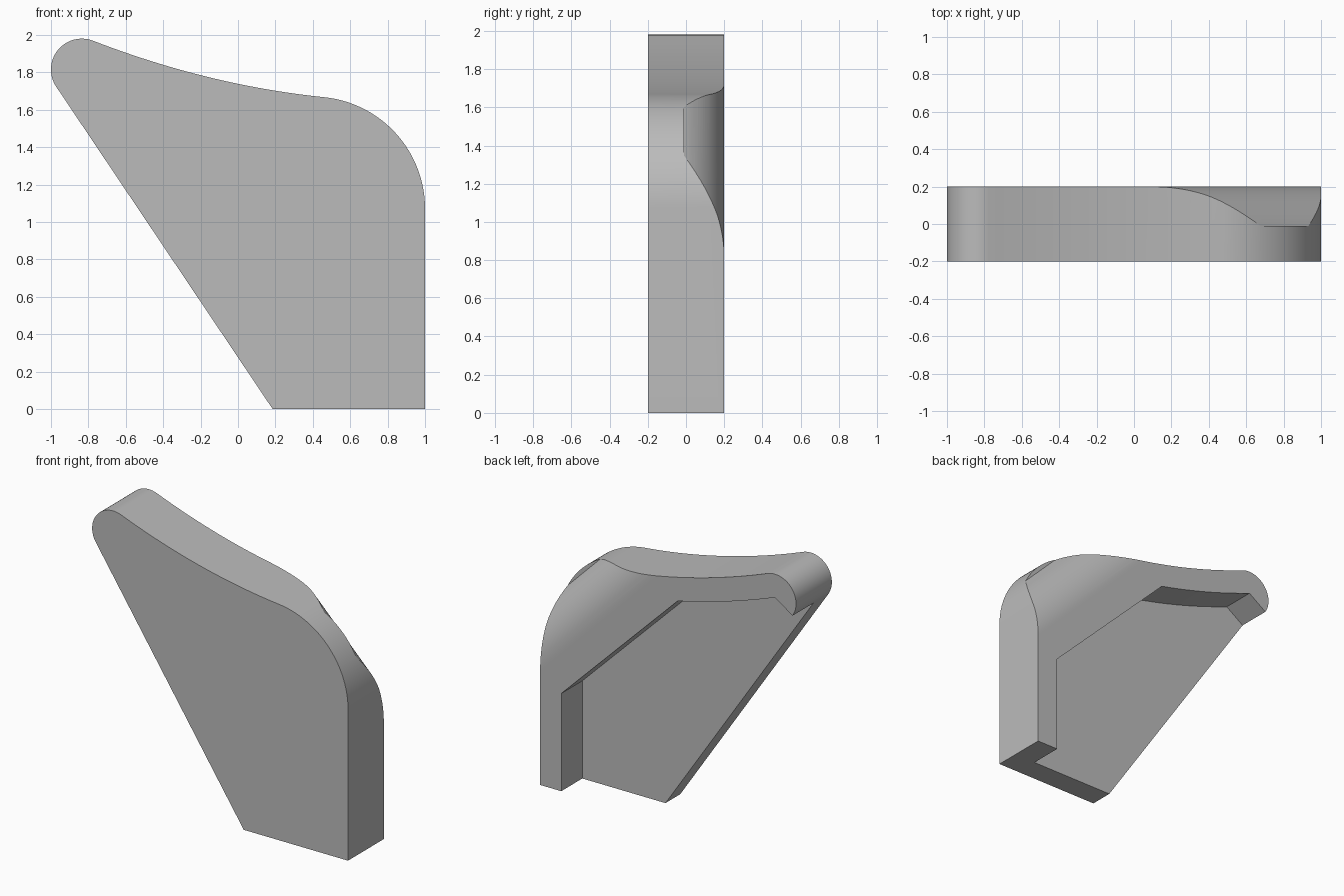
import bpy, bmesh
from math import sin, cos, radians, sqrt
from mathutils import Vector

cube = bpy.data.objects.get("Cube")
if cube:
    bpy.data.objects.remove(cube)

grey = bpy.data.materials.new("plain_grey")
grey.use_nodes = True
grey.diffuse_color = (0.5, 0.5, 0.5, 1)
grey.node_tree.nodes["Principled BSDF"].inputs["Base Color"].default_value = (0.5, 0.5, 0.5, 1)


def arc(cx, cz, r, start, end, n):
    angles = [radians(start + (end - start) * i / n) for i in range(n + 1)]
    return [(cx + r * cos(a), cz + r * sin(a)) for a in angles]


def sagging(p, q, sag, n):
    """Shallow hollow curve between two points, ends left out."""
    ts = [i / n for i in range(1, n)]
    return [(p[0] + (q[0] - p[0]) * t,
             p[1] + (q[1] - p[1]) * t - 4 * sag * t * (1 - t)) for t in ts]


def prism(name, outline, u, v, start, depth):
    """Extrude an outline drawn on axes u and v, from start through depth."""
    bm = bmesh.new()
    face = bm.faces.new([bm.verts.new(start + u * a + v * b) for a, b in outline])
    side = bmesh.ops.extrude_face_region(bm, geom=[face])
    moved = [g for g in side["geom"] if isinstance(g, bmesh.types.BMVert)]
    bmesh.ops.translate(bm, verts=moved, vec=depth)
    bmesh.ops.recalc_face_normals(bm, faces=bm.faces)
    mesh = bpy.data.meshes.new(name)
    bm.to_mesh(mesh)
    bm.free()
    mesh.materials.append(grey)
    obj = bpy.data.objects.new(name, mesh)
    bpy.context.collection.objects.link(obj)
    return obj


X, Y, Z = Vector((1, 0, 0)), Vector((0, 1, 0)), Vector((0, 0, 1))
tip, wall = (-0.835, 1.815), 0.165

# Body: rounded tip, hollow top edge, round shoulder, straight side
nose = arc(*tip, wall, 213.8, 69, 32)
shoulder = arc(0.4, 1.07, 0.6, 84, 0, 40)
outline = [(0.185, 0)] + nose + sagging(nose[-1], shoulder[0], 0.044, 24) + shoulder + [(1, 0)]
body = prism("bracket_body", outline, X, Z, Y * -0.2, Y * 0.4)

# Pocket in the back, open along the slanted edge and the bottom
inner = (-0.075, 1.587)
beyond = (tip[0] + 0.5 * cos(radians(213.8)), tip[1] + 0.5 * sin(radians(213.8)))
pocket = [(0.835, -0.5), (0.835, 0.69), inner] + sagging(inner, tip, 0.016, 10)
pocket += [tip, beyond, (-1.3, -0.5)]
pocket_cutter = prism("pocket_cutter", pocket, X, Z, Y * -0.035, Y)

# Rounded relief across the back of the shoulder, ending in a thin ledge
slant, along = (X + Z) / sqrt(2), (X - Z) / sqrt(2)
radius = 0.367
relief = arc(1.28, 0.2 - radius, radius, 90, 25.3, 24)
relief += [(2.2, relief[-1][1]), (2.2, 0.6), (1.28, 0.6)]
relief_cutter = prism("relief_cutter", relief, slant, Y, along * -2.5, along * 5)

bpy.ops.object.select_all(action="DESELECT")
bpy.context.view_layer.objects.active = body
body.select_set(True)
for cutter in (pocket_cutter, relief_cutter):
    cutter.hide_render = True
    cut = body.modifiers.new(cutter.name, "BOOLEAN")
    cut.operation, cut.solver, cut.object = "DIFFERENCE", "EXACT", cutter
    bpy.ops.object.modifier_apply(modifier=cut.name)
    bpy.data.objects.remove(cutter)

bpy.ops.object.shade_smooth_by_angle(angle=radians(20))
